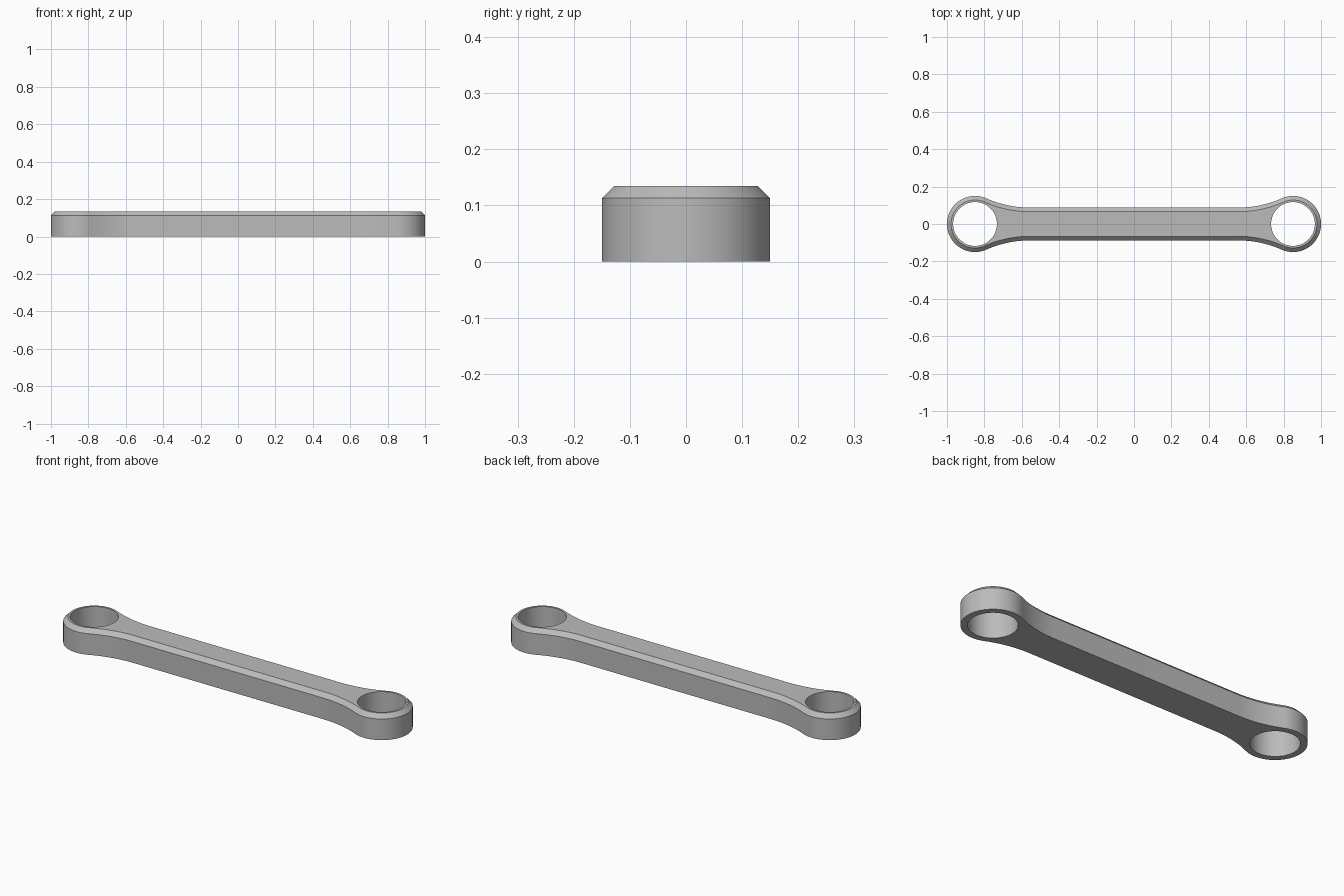
import bpy, bmesh, math

if "Cube" in bpy.data.objects:
    bpy.data.objects.remove(bpy.data.objects["Cube"])

HEIGHT, CHAMFER = 0.135, 0.022
EYE_X, EYE_R, HOLE_R = 0.85, 0.15, 0.117
BAR_HALF, FILLET_X = 0.088, 0.56
# Fillet radius tangent to both the bar edge and the eye circle
DX = EYE_X - FILLET_X
FILLET_R = (DX**2 + BAR_HALF**2 - EYE_R**2) / (2 * (EYE_R - BAR_HALF))
TANGENT = math.atan2(BAR_HALF + FILLET_R, -DX)   # eye angle where the fillet begins


def outline(inset):
    """Closed link outline, moved inward by inset."""
    r, fr, cy = EYE_R - inset, FILLET_R + inset, BAR_HALF + FILLET_R
    eye = [(EYE_X + r * math.cos(a), r * math.sin(a))
           for a in (TANGENT * i / 36 for i in range(37))]
    fillet = []
    for i in range(1, 13):
        a = (TANGENT - math.pi) * (1 - i / 12) - math.pi / 2 * (i / 12)
        fillet.append((FILLET_X + fr * math.cos(a), cy + fr * math.sin(a)))
    quarter = eye + fillet
    upper = quarter + [(-x, y) for x, y in reversed(quarter)]
    return upper + [(x, -y) for x, y in reversed(upper[1:-1])]


def circle(cx):
    return [(cx + HOLE_R * math.cos(2 * math.pi * i / 64),
             HOLE_R * math.sin(2 * math.pi * i / 64)) for i in range(64)]


bm = bmesh.new()


def ring(points, z):
    verts = [bm.verts.new((x, y, z)) for x, y in points]
    return verts, [bm.edges.new((v, verts[(i + 1) % len(verts)])) for i, v in enumerate(verts)]


def wall(a, b):
    for i in range(len(a)):
        j = (i + 1) % len(a)
        bm.faces.new((a[i], a[j], b[j], b[i]))


# Outer wall and top chamfer
base, base_edges = ring(outline(0), 0)
shoulder, _ = ring(outline(0), HEIGHT - CHAMFER)
crown, crown_edges = ring(outline(CHAMFER), HEIGHT)
wall(base, shoulder)
wall(shoulder, crown)
# Through holes
for cx in (-EYE_X, EYE_X):
    low, low_edges = ring(circle(cx), 0)
    high, high_edges = ring(circle(cx), HEIGHT)
    wall(low, high)
    base_edges += low_edges
    crown_edges += high_edges
# Flat bottom and top around the holes
bmesh.ops.triangle_fill(bm, edges=base_edges, use_beauty=True, normal=(0, 0, -1))
bmesh.ops.triangle_fill(bm, edges=crown_edges, use_beauty=True, normal=(0, 0, 1))
bmesh.ops.recalc_face_normals(bm, faces=bm.faces)

mesh = bpy.data.meshes.new("connecting_link")
bm.to_mesh(mesh)
bm.free()
link = bpy.data.objects.new("connecting_link", mesh)
bpy.context.collection.objects.link(link)
steel = bpy.data.materials.new("light_grey")
steel.diffuse_color = (0.5, 0.5, 0.5, 1)
steel.use_nodes = True
steel.node_tree.nodes["Principled BSDF"].inputs["Base Color"].default_value = steel.diffuse_color
mesh.materials.append(steel)

bpy.context.view_layer.objects.active = link
link.select_set(True)
bpy.ops.object.shade_smooth_by_angle(angle=math.radians(30))
